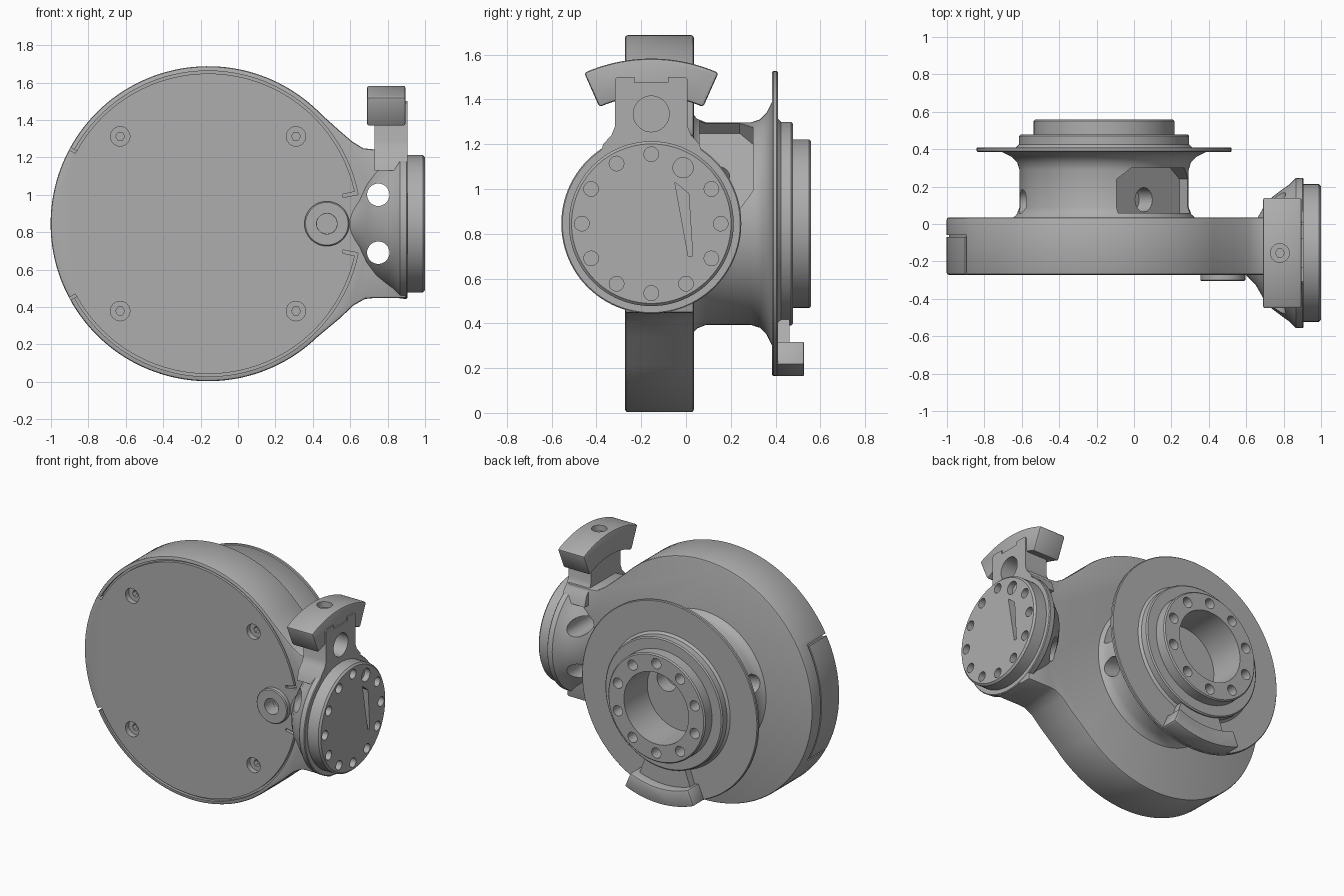
import bpy
from math import radians, cos, sin
from mathutils import Matrix, Vector

if "Cube" in bpy.data.objects:
    bpy.data.objects.remove(bpy.data.objects["Cube"])

CX, CZ = -0.16, 0.845      # main disc axis (along y)
HY = -0.155                # side hub axis (along x)

grey = bpy.data.materials.new("plain_grey")
grey.use_nodes = True
grey.diffuse_color = (0.42, 0.42, 0.42, 1)
grey.node_tree.nodes["Principled BSDF"].inputs["Base Color"].default_value = (0.42, 0.42, 0.42, 1)

AXES = {"X": lambda u, v, w: (w, u, v),
        "Y": lambda u, v, w: (u, w, v),
        "Z": lambda u, v, w: (u, v, w)}


def arc(r, a0, a1, n, u=0, v=0):
    return [(u + r * cos(radians(a0 + (a1 - a0) * i / n)),
             v + r * sin(radians(a0 + (a1 - a0) * i / n))) for i in range(n + 1)]


def loft(name, rings, axis):
    """Join equal rings [(outline, position), ...] along an axis and cap both ends."""
    import bmesh
    bm = bmesh.new()
    rows = [[bm.verts.new(AXES[axis](u, v, w)) for u, v in pts] for pts, w in rings]
    n = len(rows[0])
    for a, b in zip(rows, rows[1:]):
        for i in range(n):
            j = (i + 1) % n
            bm.faces.new((a[i], a[j], b[j], b[i]))
    bm.faces.new(rows[0])
    bm.faces.new(rows[-1])
    bmesh.ops.recalc_face_normals(bm, faces=bm.faces)
    mesh = bpy.data.meshes.new(name)
    bm.to_mesh(mesh)
    bm.free()
    mesh.materials.append(grey)
    obj = bpy.data.objects.new(name, mesh)
    bpy.context.collection.objects.link(obj)
    return obj


def prism(name, pts, axis, a, b):
    return loft(name, [(pts, a), (pts, b)], axis)


def lathe(name, profile, axis, u, v, n=96):
    return loft(name, [(arc(r, 0, 360 - 360 / n, n - 1, u, v), w) for w, r in profile], axis)


def rod(axis, u, v, r, a, b, n=32):
    return lathe("cutter", [(a, r), (b, r)], axis, u, v, n)


def sector(name, r0, r1, a0, a1, axis, u, v, a, b, n=32):
    pts = arc(r1, a0, a1, n, u, v) + arc(r0, a1, a0, n, u, v)
    return prism(name, pts, axis, a, b)


def activate(obj):
    for o in bpy.context.selected_objects:
        o.select_set(False)
    obj.select_set(True)
    bpy.context.view_layer.objects.active = obj


def bevel(obj, width, segments=2):
    activate(obj)
    m = obj.modifiers.new("bevel", "BEVEL")
    m.width, m.segments, m.limit_method, m.angle_limit = width, segments, "ANGLE", radians(40)
    bpy.ops.object.modifier_apply(modifier=m.name)


def cut(obj, cutters):
    activate(obj)
    for c in cutters:
        m = obj.modifiers.new("cut", "BOOLEAN")
        m.operation, m.solver, m.object = "DIFFERENCE", "EXACT", c
        bpy.ops.object.modifier_apply(modifier=m.name)
        bpy.data.objects.remove(c)


def cross_holes():
    return [rod("Y", 0.75, z, 0.06, -0.8, 0.5) for z in (1.0, 0.69)]


# Main housing: disc with a short arm running out to the hub
outline = arc(0.842, 44, 314, 110, CX, CZ) + [
    (0.54, 0.335), (0.62, 0.41), (0.68, 0.443), (0.72, 0.447), (0.9, 0.447),
    (0.9, 1.243), (0.72, 1.243), (0.67, 1.248), (0.61, 1.285), (0.54, 1.345)]
housing = prism("housing", outline, "Y", -0.272, 0.035)
bevel(housing, 0.012)
cuts = cross_holes()
# cover seam, open at the left where the cover wraps around the edge
for a0, a1 in ((11, 151), (-11, -151)):
    cuts.append(sector("cutter", 0.803, 0.817, a0, a1, "Y", CX, CZ, -0.4, -0.25, 64))
    cuts.append(sector("cutter", 0.735, 0.805, a0, a0 * 1.12, "Y", CX, CZ, -0.4, -0.25, 2))
    cuts.append(sector("cutter", 0.803, 0.9, a1, a1 * 1.007, "Y", CX, CZ, -0.4, -0.06, 2))
cuts.append(sector("cutter", 0.83, 0.9, 151, 209, "Y", CX, CZ, -0.07, -0.06))
# countersunk screw holes
for sx in (-0.47, 0.47):
    for sz in (-0.467, 0.467):
        cuts.append(rod("Y", CX + sx, CZ + sz, 0.052, -0.4, -0.235))
        cuts.append(rod("Y", CX + sx, CZ + sz, 0.024, -0.4, -0.2, 6))
cuts.append(rod("Y", 0.475, CZ, 0.055, -0.4, -0.2))
cut(housing, cuts)

# Small raised bushing on the front
bushing = lathe("front_bushing", [(-0.2, 0.055), (-0.25, 0.055), (-0.25, 0.12), (-0.3, 0.12), (-0.306, 0.114),
                                  (-0.306, 0.055), (-0.22, 0.055)], "Y", 0.475, CZ, 48)
cut(bushing, [rod("Y", 0.475, CZ, 0.054, -0.4, -0.1, 48)])

# Rear spool: neck, thin flange, stepped ring and bore
spool = lathe("rear_spool", [
    (0.03, 0.49), (0.05, 0.468), (0.09, 0.452), (0.29, 0.452), (0.33, 0.465), (0.36, 0.495),
    (0.385, 0.545), (0.385, 0.676), (0.39, 0.681), (0.405, 0.681), (0.41, 0.676), (0.41, 0.47), (0.425, 0.455),
    (0.47, 0.455), (0.478, 0.447), (0.478, 0.376), (0.55, 0.376), (0.558, 0.368), (0.558, 0.25),
    (0.3, 0.25)], "Y", CX, CZ, 128)
cuts = []
hub_axis = Vector((CX, 0, CZ))


def turned(obj, deg):
    spin = Matrix.Rotation(radians(-deg), 4, "Y")
    obj.data.transform(Matrix.Translation(hub_axis) @ spin)
    return obj


# chamfered pocket in the upper side of the neck, and round side holes
window = [(0.06, -0.27), (0.24, -0.27), (0.30, -0.2), (0.30, 0.2), (0.24, 0.27), (0.06, 0.27)]
cuts.append(turned(prism("cutter", window, "X", 0.3, 0.62), 45))
for deg, y in ((165, 0.12), (345, 0.12), (45, 0.13)):
    cuts.append(turned(rod("X", y, 0, 0.065, 0.2, 0.7), deg))
# bolt circle and offset bore hole
for u, v in arc(0.313, 18, 342, 9, CX, CZ):
    cuts.append(rod("Y", u, v, 0.036, 0.47, 0.7, 20))
cuts.append(rod("Y", CX + 0.1, CZ + 0.07, 0.075, 0.2, 0.4))
cut(spool, cuts)

# Stop tongue and lip under the rear ring
tongue = sector("stop_tongue", 0.43, 0.6, 250, 290, "Y", CX, CZ, 0.4, 0.462)
lip = sector("stop_lip", 0.57, 0.681, 247, 293, "Y", CX, CZ, 0.4, 0.528)
bevel(lip, 0.008)

# Side hub: flared cone with rim, then the end cap
hub = lathe("side_hub", [(0.6, 0.12), (0.65, 0.17), (0.69, 0.24), (0.74, 0.3), (0.8, 0.345),
                         (0.83, 0.365), (0.865, 0.4), (0.9, 0.402), (0.905, 0.397)], "X", HY, CZ)
cut(hub, cross_holes())
cap = lathe("end_cap", [(0.88, 0.368), (0.988, 0.368), (1.0, 0.356)], "X", HY, CZ)
cuts = [rod("X", u, v, 0.033, 0.95, 1.1, 16)
        for i, (u, v) in enumerate(arc(0.31, 0, 330, 11, HY, CZ)) if i != 2]
cuts.append(rod("X", -0.013, 1.095, 0.045, 0.96, 1.1))
cuts.append(prism("cutter", [(-0.05, 1.03), (0.012, 0.98), (0.03, 0.7), (0.01, 0.7)], "X", 0.94, 1.1))
cut(cap, cuts)

# Upright tab on the hub with a notch and a round recess
half = [(0.235, 1.13), (0.215, 1.2), (0.178, 1.24), (0.162, 1.28), (0.162, 1.49), (0.152, 1.5),
        (0.075, 1.5), (0.075, 1.475)]
tab = prism("clip_tab", [(HY + u, v) for u, v in half] + [(HY - u, v) for u, v in reversed(half)],
            "X", 0.73, 0.905)
cut(tab, [rod("X", HY, 1.335, 0.08, 0.78, 1.1, 40)])

# Curved clip across the tab
clip = sector("curved_clip", 0.57, 0.737, 66, 114, "X", HY, CZ, 0.69, 0.896)
bevel(clip, 0.012)
cut(clip, [rod("Z", 0.78, HY, 0.05, 1.54, 1.7), rod("Z", 0.78, HY, 0.024, 1.51, 1.7, 6)])

for obj in (housing, bushing, spool, tongue, lip, hub, cap, tab, clip):
    activate(obj)
    bpy.ops.object.shade_smooth_by_angle(angle=radians(30))
